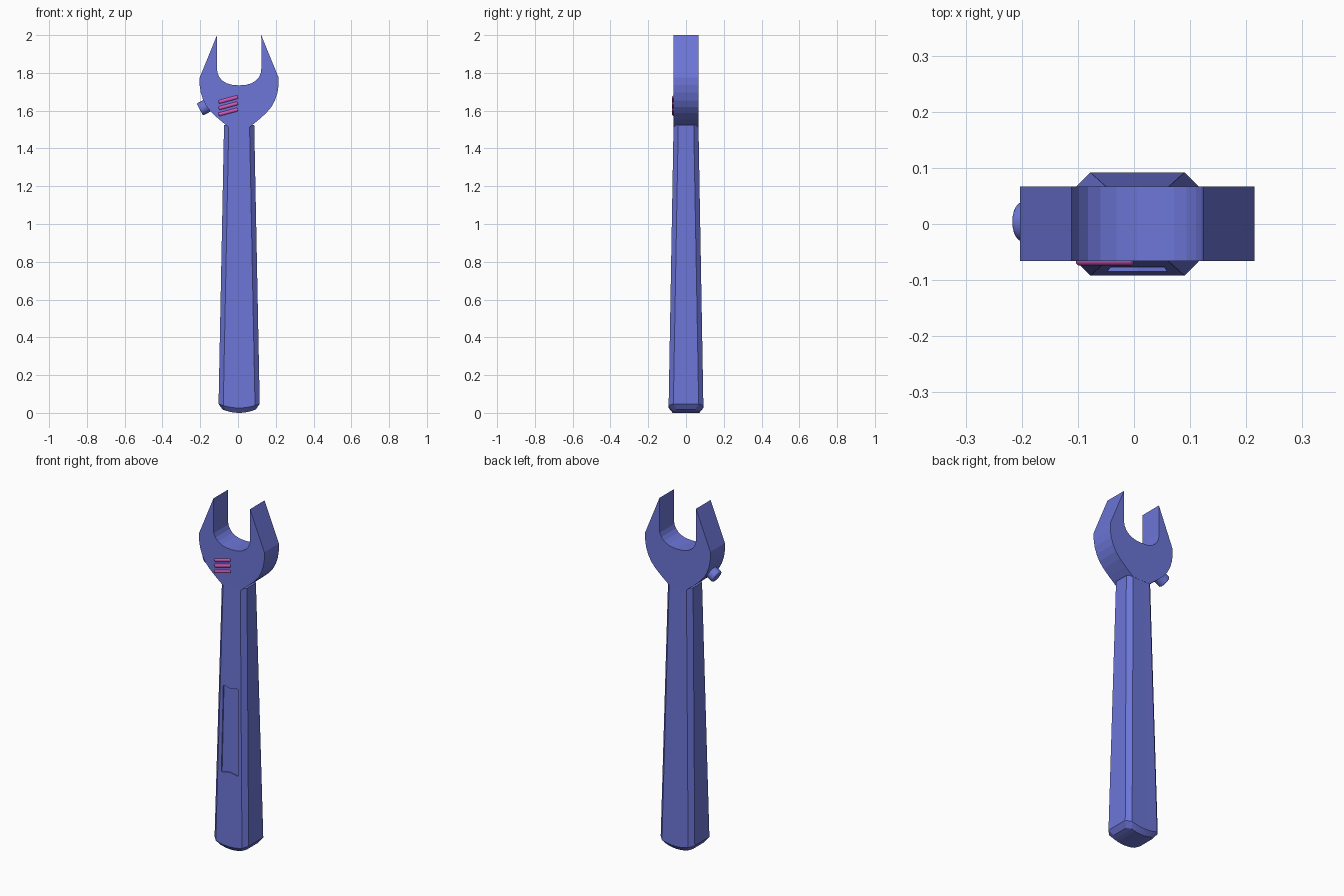
import bpy, bmesh, math
from mathutils import Vector

if "Cube" in bpy.data.objects:
    bpy.data.objects.remove(bpy.data.objects["Cube"])

CX = 0.006  # centre line of handle and head


def material(name, rgb):
    m = bpy.data.materials.new(name)
    m.diffuse_color = (*rgb, 1)
    m.use_nodes = True
    m.node_tree.nodes["Principled BSDF"].inputs["Base Color"].default_value = m.diffuse_color
    return m


BLUE = material("blue_metal", (0.15, 0.18, 0.68))
PINK = material("pink_worm", (0.62, 0.10, 0.50))


def make(name, verts, faces, mat):
    bm = bmesh.new()
    vs = [bm.verts.new(v) for v in verts]
    for f in faces:
        bm.faces.new([vs[i] for i in f])
    bmesh.ops.recalc_face_normals(bm, faces=bm.faces)
    me = bpy.data.meshes.new(name)
    bm.to_mesh(me)
    bm.free()
    me.materials.append(mat)
    ob = bpy.data.objects.new(name, me)
    bpy.context.collection.objects.link(ob)
    return ob


def prism(name, front, back, mat):
    n = len(front)
    faces = [list(range(n)), list(range(2 * n - 1, n - 1, -1))]
    faces += [(i, (i + 1) % n, n + (i + 1) % n, n + i) for i in range(n)]
    return make(name, front + back, faces, mat)


def rod(name, centre, axis, radius, length, sides, bevel, mat):
    bpy.ops.mesh.primitive_cylinder_add(vertices=sides, radius=radius, depth=length, location=centre)
    ob = bpy.context.object
    ob.name = name
    ob.rotation_euler = Vector(axis).to_track_quat('Z', 'Y').to_euler()
    ob.data.materials.append(mat)
    bpy.ops.object.shade_smooth_by_angle(angle=math.radians(40))
    b = ob.modifiers.new("bevel", 'BEVEL')
    b.width, b.segments = bevel, 3
    return ob


# Handle: chamfered rectangular section, tapered, with a bowed lower end
N = 7


def ring(hx, hy, c, z, sag):
    row = [-(hx - c) + 2 * (hx - c) * i / (N - 1) for i in range(N)]
    pts = [(x, -hy) for x in row] + [(hx, c - hy), (hx, hy - c)]
    pts += [(x, hy) for x in reversed(row)] + [(-hx, hy - c), (-hx, c - hy)]
    return [(x + CX, y, z - sag * (1 - (x / hx) ** 2)) for x, y in pts]


rings = [ring(0.088, 0.070, 0.020, 0.018, 0.018),
         ring(0.109, 0.092, 0.025, 0.048, 0.022),
         ring(0.080, 0.066, 0.025, 1.523, 0)]
S = 2 * N + 4
faces = [(r * S + i, r * S + (i + 1) % S, (r + 1) * S + (i + 1) % S, (r + 1) * S + i)
         for r in range(2) for i in range(S)]
faces += [(17, 0, 15, 16), (6, 7, 8, 9)] + [(k, k + 1, 14 - k, 15 - k) for k in range(N - 1)]
faces.append([2 * S + i for i in range(S)])
handle = make("handle", sum(rings, []), faces, BLUE)


# Shallow label recess on the handle front
def front_y(z):
    return -0.092 + 0.026 * (z - 0.03) / 1.493


outline = [(-0.053, 0.443), (0, 0.453), (0.053, 0.443), (0.047, 0.943), (0, 0.934), (-0.047, 0.943)]
cutter = prism("recess_cutter", [(x + CX, -0.15, z) for x, z in outline],
               [(x + CX, front_y(z) + 0.007, z) for x, z in outline], BLUE)
cut = handle.modifiers.new("recess", 'BOOLEAN')
cut.operation, cut.solver, cut.object = 'DIFFERENCE', 'EXACT', cutter
bpy.context.view_layer.objects.active = handle
handle.select_set(True)
bpy.ops.object.modifier_apply(modifier="recess")
bpy.data.objects.remove(cutter)

# Head: open jaws, half outline mirrored
outer = [(0.117, 2.0), (0.209, 1.775), (0.209, 1.735), (0.203, 1.695), (0.190, 1.655),
         (0.171, 1.62), (0.143, 1.587), (0.105, 1.553), (0.055, 1.512)]
mouth = []
for i in range(13):
    a = math.pi + math.pi * i / 12
    c, s = math.cos(a), math.sin(a)
    mouth.append((math.copysign(0.118 * abs(c) ** 0.85, c), 1.83 - 0.096 * abs(s) ** 0.85))
profile = outer + [(-x, z) for x, z in reversed(outer)] + mouth
prism("head", [(x + CX, -0.066, z) for x, z in profile],
      [(x + CX, 0.067, z) for x, z in profile], BLUE)

# Adjuster knob poking out of the left of the head
axis = Vector((-0.88, 0, -0.47))
tip = Vector((-0.202, 0.004, 1.606))
rod("adjuster_knob", tip - axis * 0.05, axis, 0.036, 0.1, 20, 0.006, BLUE)

# Worm ridges on the head front
for i, z in enumerate((1.659, 1.626, 1.593)):
    rod(f"worm_ridge_{i + 1}", (-0.052, -0.064, z), (1, 0, 0.27), 0.010, 0.104, 12, 0.004, PINK)
